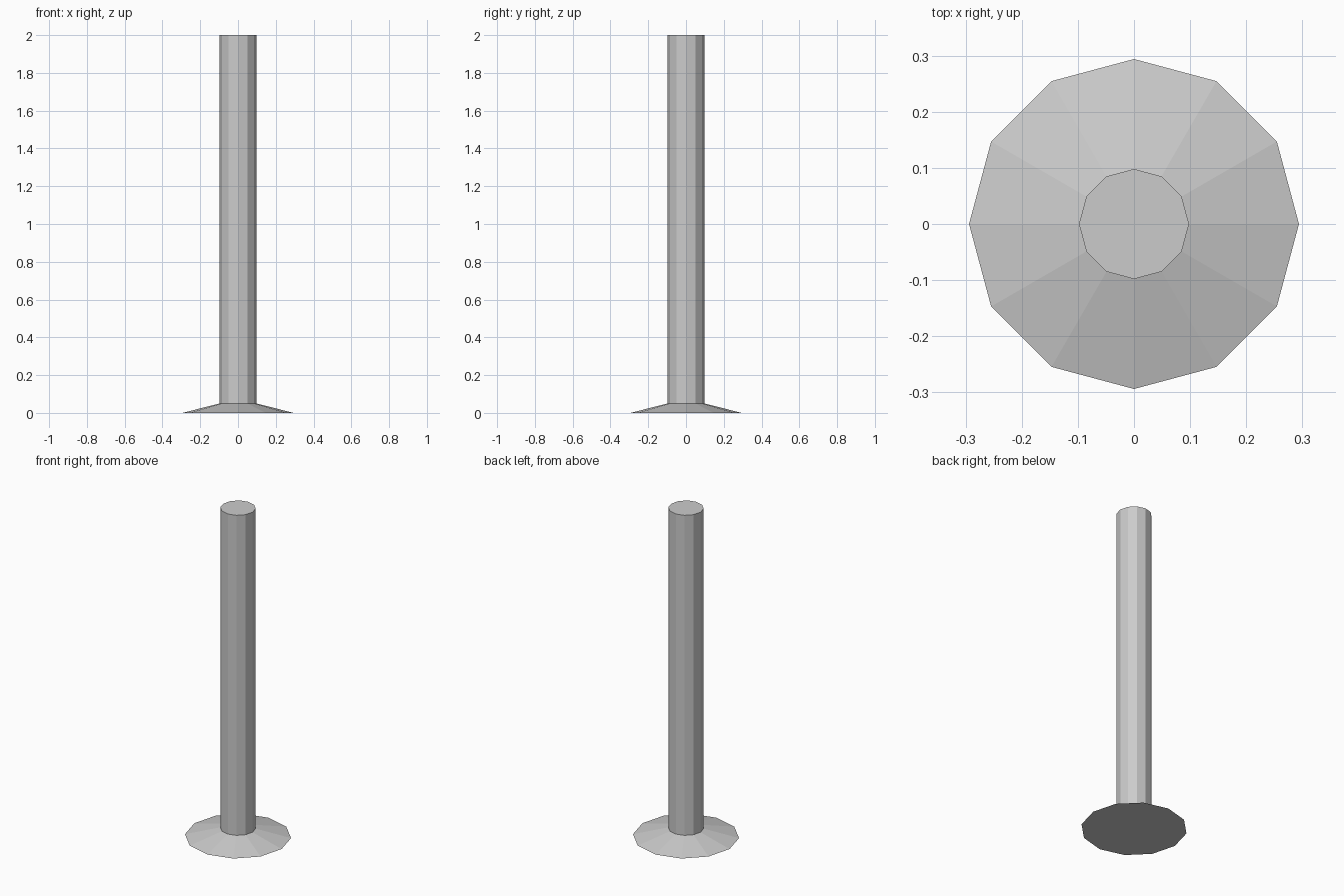
import bpy

if "Cube" in bpy.data.objects:
    bpy.data.objects.remove(bpy.data.objects["Cube"])

SIDES = 12
POLE_R, BASE_R = 0.098, 0.294
BASE_H, TOTAL_H = 0.05, 2.0


def tapered(name, r_bottom, r_top, z0, z1):
    bpy.ops.mesh.primitive_cone_add(
        vertices=SIDES, radius1=r_bottom, radius2=r_top,
        depth=z1 - z0, location=(0, 0, (z0 + z1) / 2))
    obj = bpy.context.object
    obj.name = name
    bpy.ops.object.shade_flat()
    return obj


# Flared foot on the floor
tapered("base", BASE_R, POLE_R, 0.0, BASE_H)

# Straight upright post standing on the foot
tapered("post", POLE_R, POLE_R, BASE_H, TOTAL_H)
